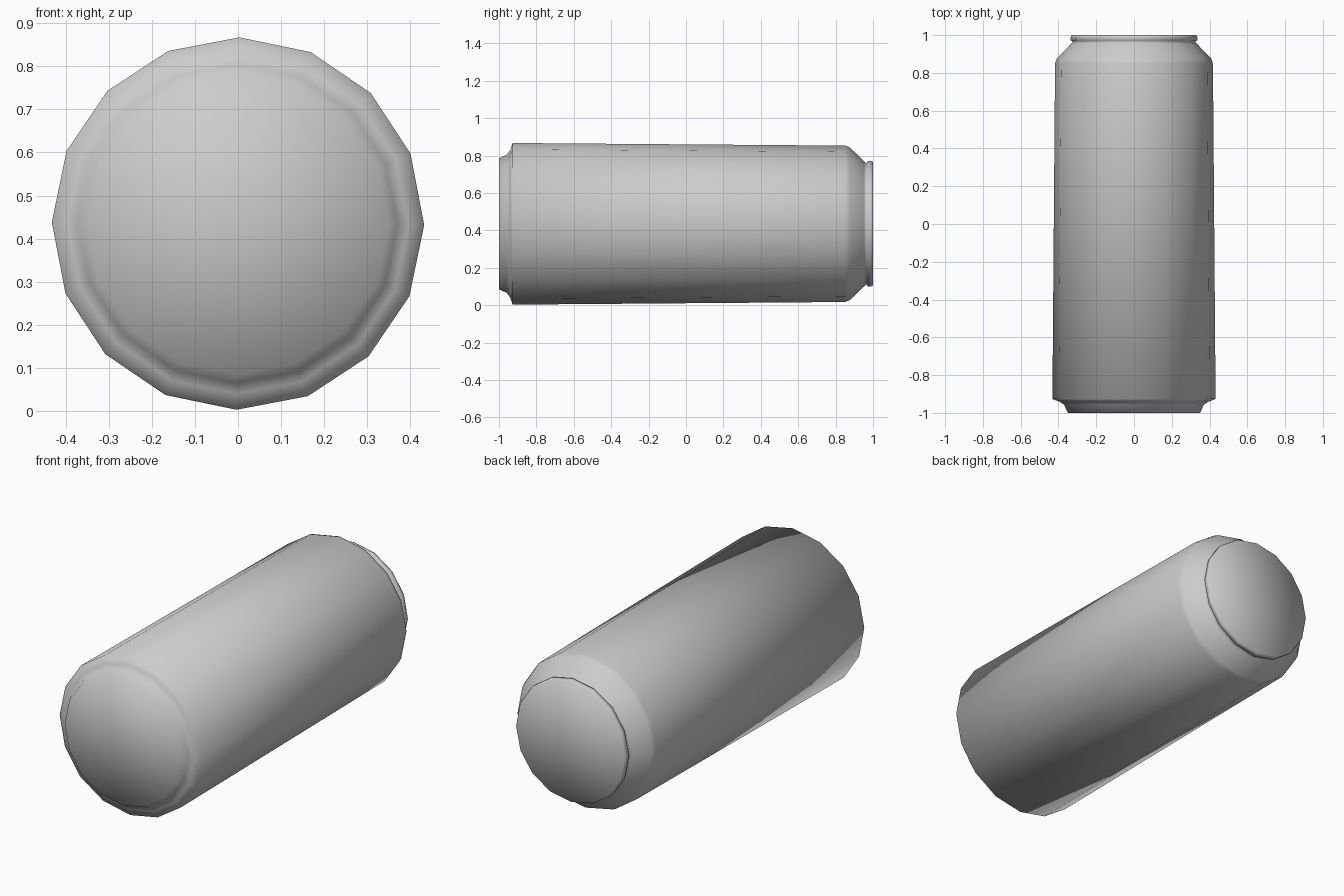
import bpy, bmesh
from math import pi, cos, sin
from mathutils import Vector

cube = bpy.data.objects.get("Cube")
if cube:
    bpy.data.objects.remove(cube, do_unlink=True)

SIDES = 16
CENTRE = Vector((0, 0, 0.435))
ROLL = -0.008

# Plain metal
metal = bpy.data.materials.new("brushed grey")
metal.use_nodes = True
grey = (0.6, 0.6, 0.6, 1)
metal.diffuse_color = grey
metal.node_tree.nodes["Principled BSDF"].inputs["Base Color"].default_value = grey

# Half outline of the can as (radius, y), base to lid
outline = [
    (0, -1), (0.35, -1),                                    # base
    (0.37, -0.957), (0.395, -0.94), (0.432, -0.927),        # base step
    (0.418, 0.85), (0.409, 0.875),                          # wall and shoulder
    (0.335, 0.952), (0.323, 0.965),                         # neck
    (0.335, 0.972), (0.335, 0.99), (0.33, 1), (0, 1),       # rim and lid
]

# Turn the outline around the long axis
bm = bmesh.new()
verts = [bm.verts.new(CENTRE + Vector((r * cos(ROLL), y, r * sin(ROLL))))
         for r, y in outline]
edges = [bm.edges.new(pair) for pair in zip(verts, verts[1:])]
bmesh.ops.spin(bm, geom=verts + edges, cent=CENTRE, axis=(0, 1, 0),
               angle=2 * pi, steps=SIDES)
bmesh.ops.remove_doubles(bm, verts=bm.verts, dist=0.0005)
bmesh.ops.recalc_face_normals(bm, faces=bm.faces)
for face in bm.faces:
    face.smooth = True

mesh = bpy.data.meshes.new("can_body")
bm.to_mesh(mesh)
bm.free()
mesh.materials.append(metal)
can = bpy.data.objects.new("can_body", mesh)
bpy.context.collection.objects.link(can)
